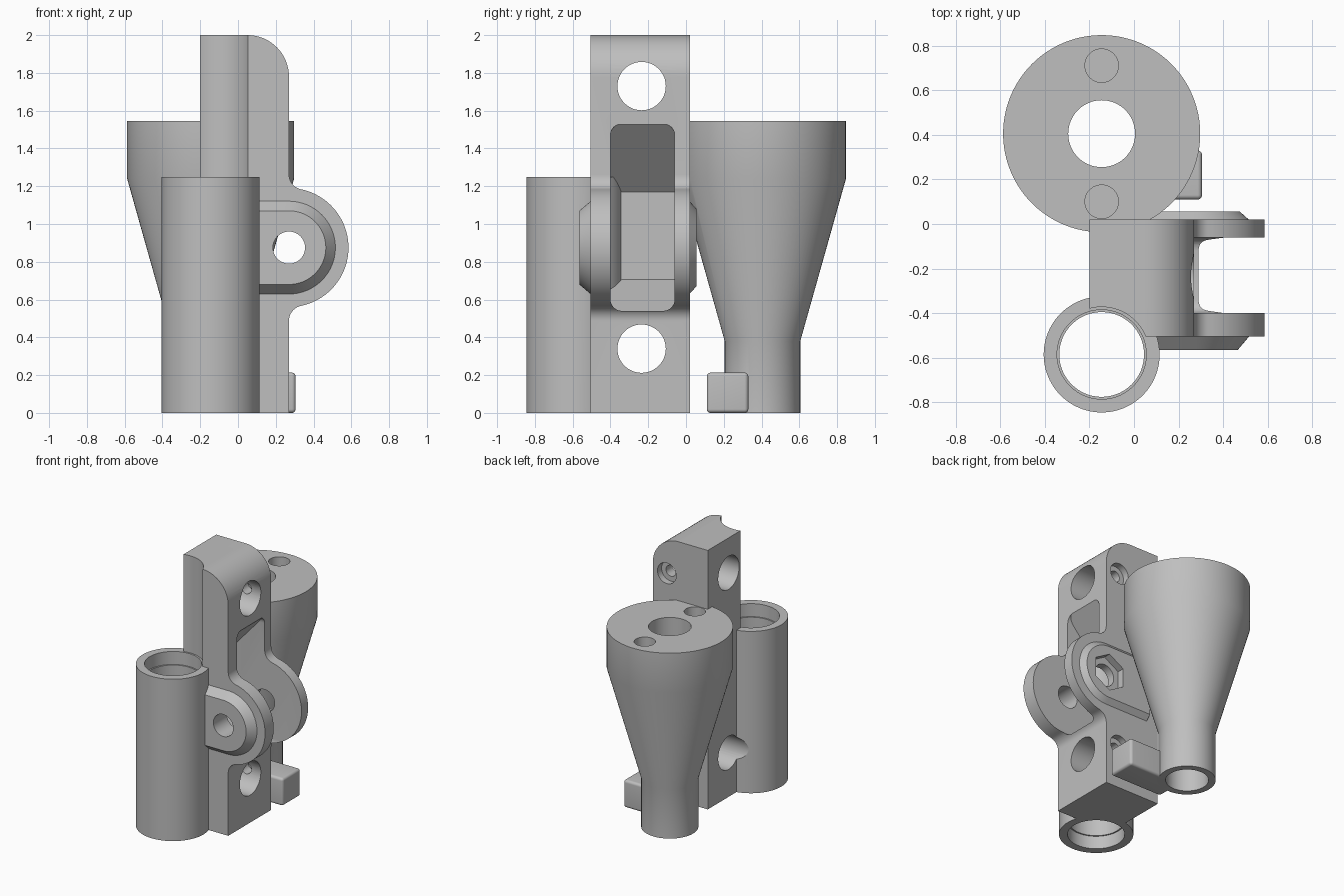
import bpy, bmesh
from math import sin, cos, pi, sqrt, atan2
from mathutils import Matrix, Vector

cube = bpy.data.objects.get("Cube")
if cube:
    bpy.data.objects.remove(cube, do_unlink=True)

grey = bpy.data.materials.new("plain grey")
grey.use_nodes = True
GREY = (0.52, 0.52, 0.52, 1)
grey.diffuse_color = GREY
grey.node_tree.nodes["Principled BSDF"].inputs["Base Color"].default_value = GREY


def make(name, bm):
    bmesh.ops.recalc_face_normals(bm, faces=bm.faces)
    mesh = bpy.data.meshes.new(name)
    bm.to_mesh(mesh)
    bm.free()
    mesh.materials.append(grey)
    ob = bpy.data.objects.new(name, mesh)
    bpy.context.collection.objects.link(ob)
    return ob


def loft(name, rings):
    """Solid through closed rings of equal point count."""
    bm = bmesh.new()
    loops = [[bm.verts.new(p) for p in ring] for ring in rings]
    n = len(loops[0])
    for a, b in zip(loops, loops[1:]):
        for i in range(n):
            j = (i + 1) % n
            bm.faces.new((a[i], a[j], b[j], b[i]))
    bm.faces.new(loops[0])
    bm.faces.new(loops[-1])
    return make(name, bm)


def arc(cx, cz, r, a0, a1, n=24):
    return [(cx + r * cos(a0 + (a1 - a0) * i / n), cz + r * sin(a0 + (a1 - a0) * i / n))
            for i in range(n + 1)]


def prism(name, outline, y0, y1):
    return loft(name, [[(x, y, z) for x, z in outline] for y in (y0, y1)])


def turned(name, x, y, profile, sides=96):
    """Upright turned solid from (radius, height) pairs."""
    return loft(name, [[(x + r * cos(2 * pi * i / sides), y + r * sin(2 * pi * i / sides), z)
                        for i in range(sides)] for r, z in profile])


def rod(name, start, end, r, sides=48):
    start, end = Vector(start), Vector(end)
    axis = end - start
    bm = bmesh.new()
    turn = axis.to_track_quat('Z', 'Y').to_matrix().to_4x4()
    bmesh.ops.create_cone(bm, cap_ends=True, segments=sides, radius1=r, radius2=r,
                          depth=axis.length,
                          matrix=Matrix.Translation((start + end) / 2) @ turn)
    return make(name, bm)


def box(name, lo, hi, bevel, along=None):
    """Box with rounded edges, optionally only those along one axis."""
    lo, hi = Vector(lo), Vector(hi)
    bm = bmesh.new()
    bmesh.ops.create_cube(bm, size=1, matrix=Matrix.Translation((lo + hi) / 2)
                          @ Matrix.Diagonal((*(hi - lo), 1)))
    edges = [e for e in bm.edges if along is None
             or abs((e.verts[0].co - e.verts[1].co)[along]) > 1e-4]
    bmesh.ops.bevel(bm, geom=edges, offset=bevel, segments=6, profile=0.5, affect='EDGES')
    return make(name, bm)


def combine(target, other, operation):
    mod = target.modifiers.new(operation, 'BOOLEAN')
    mod.operation, mod.solver, mod.object = operation, 'EXACT', other
    bpy.context.view_layer.objects.active = target
    bpy.ops.object.modifier_apply(modifier=mod.name)
    bpy.data.objects.remove(other, do_unlink=True)


# Shared positions
FACE, BACK, FRONT, REAR = 0.27, -0.2, -0.505, 0.02
PIVOT_Z, LUG = 0.875, 0.315
TUBE_X, TUBE_Y, TUBE_TOP = -0.145, -0.585, 1.25
HOP_Y = 0.405
MID_Y = -0.235

# Main block outline with rounded top corner and filleted lug
f = 0.08
d = sqrt((LUG + f) ** 2 - f ** 2)
a = atan2(d, f)
outline = [(BACK, 0), (FACE, 0)]
outline += arc(FACE + f, PIVOT_Z - d, f, pi, pi - a, 10)
outline += arc(FACE, PIVOT_Z, LUG, -a, a, 48)[1:-1]
outline += arc(FACE + f, PIVOT_Z + d, f, pi + a, pi, 10)
outline += arc(FACE - 0.22, 1.78, 0.22, 0, pi / 2, 16)
outline += [(BACK, 2)]
body = prism("bracket_body", outline, FRONT, REAR)

# Slot between the lugs with sloping ends
slot = box("slot_cutter", (-0.5, -0.4, 0.54), (0.9, -0.06, 1.53), 0.06, along=0)
combine(slot, prism("slot_slopes", [(-0.05, 0.705), (0.25, 0.535), (0.8, 0.5), (0.8, 1.6),
                                    (0.335, 1.6), (-0.05, 1.17)], -0.7, 0.2), 'INTERSECT')
combine(body, slot, 'DIFFERENCE')


# Chamfered bosses around the pivot
def boss(name, y0, y1, r0, r1):
    rings = []
    for y, r in ((y0, r0), (y1, r1)):
        pts = [(-0.1, PIVOT_Z - r)] + arc(FACE, PIVOT_Z, r, -pi / 2, pi / 2, 32)
        pts += [(-0.1, PIVOT_Z + r)]
        rings.append([(x, y, z) for x, z in pts])
    return loft(name, rings)


combine(body, boss("front_boss", FRONT + 0.005, -0.565, 0.25, 0.195), 'UNION')
combine(body, boss("rear_boss", REAR - 0.005, 0.055, 0.25, 0.205), 'UNION')

# Tube, hopper and foot
combine(body, turned("tube", TUBE_X, TUBE_Y, [(0.26, 0), (0.26, TUBE_TOP)]), 'UNION')
combine(body, turned("hopper", TUBE_X, HOP_Y,
                     [(0.2, 0), (0.2, 0.38), (0.442, 1.24), (0.442, 1.545)]), 'UNION')
combine(body, box("foot", (TUBE_X, 0.11, 0), (0.305, 0.33, 0.213), 0.02), 'UNION')

# Bores and the scoop above the tube
cutters = [
    turned("tube_bore", TUBE_X, TUBE_Y, [(0.2, -0.1), (0.2, 0.1), (0.19, 0.1), (0.19, 1.15),
                                         (0.2, 1.15), (0.2, 1.3)]),
    turned("scoop", TUBE_X, TUBE_Y, [(0.213, TUBE_TOP), (0.213, 2.1)]),
    turned("hopper_bore", TUBE_X, HOP_Y, [(0.15, -0.1), (0.15, 1.7)], 64),
    rod("pivot_hole", (FACE, -0.7, PIVOT_Z), (FACE, 0.06, PIVOT_Z), 0.085),
    rod("nut_recess", (FACE, 0, PIVOT_Z), (FACE, 0.1, PIVOT_Z), 0.145, 6),
]
for side in (-1, 1):
    y = HOP_Y + side * 0.305
    cutters.append(rod("hopper_pin_hole", (TUBE_X, y, 1.3), (TUBE_X, y, 1.7), 0.075))

# Cross holes with set screw holes from the rear
for z in (0.34, 1.73):
    cutters += [rod("cross_hole", (-0.6, MID_Y, z), (0.6, MID_Y, z), 0.128),
                rod("screw_hole", (0.15, MID_Y, z), (0.15, 0.1, z), 0.042),
                rod("screw_recess", (0.15, -0.03, z), (0.15, 0.1, z), 0.08)]
for cutter in cutters:
    combine(body, cutter, 'DIFFERENCE')

# Smooth shading with sharp edges
bpy.ops.object.select_all(action='DESELECT')
body.select_set(True)
bpy.context.view_layer.objects.active = body
bpy.ops.object.shade_smooth_by_angle(angle=0.45)
